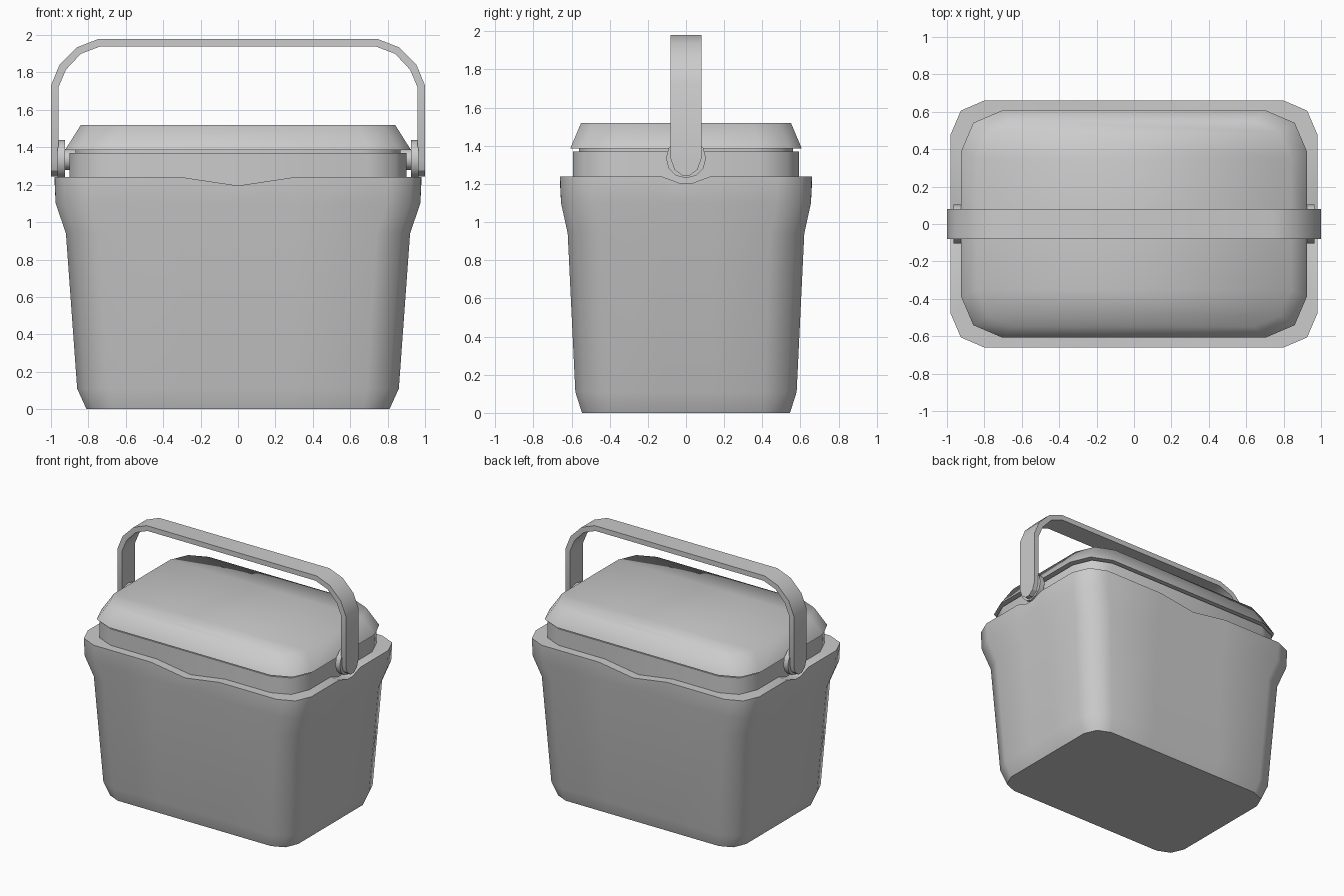
import bpy, bmesh, math
from mathutils import Matrix

if "Cube" in bpy.data.objects:
    bpy.data.objects.remove(bpy.data.objects["Cube"])


def finish(bm, name, angle):
    bmesh.ops.recalc_face_normals(bm, faces=bm.faces)
    me = bpy.data.meshes.new(name)
    bm.to_mesh(me)
    bm.free()
    ob = bpy.data.objects.new(name, me)
    bpy.context.collection.objects.link(ob)
    bpy.ops.object.select_all(action='DESELECT')
    ob.select_set(True)
    bpy.context.view_layer.objects.active = ob
    if angle:
        bpy.ops.object.shade_smooth_by_angle(angle=math.radians(angle))
    return ob


def ring(hx, hy, c, z, xs=(), ys=(), dip=0):
    """Rounded rectangle; xs / ys are (position, drop) pairs along the sides."""
    k = 0.3 * c
    right = [(hx - c, -hy, z), (hx - k, -hy + k, z), (hx, c - hy, z)]
    right += [(hx, y, z - d * dip) for y, d in ys]
    right += [(hx, hy - c, z), (hx - k, hy - k, z), (hx - c, hy, z)]
    back = [(-x, hy, z - d * dip) for x, d in xs]
    left = [(-x, y, zz) for x, y, zz in reversed(right)]
    front = [(x, -hy, z - d * dip) for x, d in xs]
    return right + back + left + front


def loft(rings, rows_on_top=False):
    bm = bmesh.new()
    loops = [[bm.verts.new(p) for p in r] for r in rings]
    n = len(loops[0])
    for a, b in zip(loops, loops[1:]):
        for i in range(n):
            j = (i + 1) % n
            bm.faces.new((a[i], a[j], b[j], b[i]))
    bm.faces.new(loops[0][::-1])
    t = loops[-1]
    if rows_on_top:
        for i in range(n // 2 - 1):
            bm.faces.new((t[i], t[i + 1], t[n - 2 - i], t[n - 1 - i]))
    else:
        bm.faces.new(t)
    return bm


# Tub with a flared rim that dips at the middle of each side
xs = [(-0.3, 0), (0, 0.045), (0.3, 0)]
ys = [(-0.13, 0), (-0.035, 0.035), (0.035, 0.035), (0.13, 0)]
sections = [(0.81, 0.545, 0.14, 0, 0), (0.86, 0.58, 0.17, 0.11, 0),
            (0.92, 0.62, 0.18, 0.94, 0), (0.975, 0.655, 0.18, 1.10, 0),
            (0.98, 0.66, 0.18, 1.24, 1), (0.87, 0.56, 0.18, 1.24, 1)]
finish(loft([ring(*s[:4], xs, ys, s[4]) for s in sections]), "tub", 50)

# Neck between tub and lid
finish(loft([ring(0.9, 0.592, 0.2, 1.15), ring(0.9, 0.592, 0.2, 1.37),
             ring(0.87, 0.56, 0.2, 1.37), ring(0.87, 0.56, 0.2, 1.40)]), "neck", 50)

# Sloped lid, softly shaded over its top
mid = [(0, 0)]
finish(loft([ring(0.87, 0.56, 0.2, 1.385, (), mid),
             ring(0.925, 0.607, 0.22, 1.385, (), mid),
             ring(0.84, 0.55, 0.2, 1.52, (), mid)], True), "lid", 80)

# Carrying handle: flat strap with rounded lower ends (outer point, inner point, half width)
half = [((1, 1.245), (0.96, 1.245), 0.02), ((1, 1.275), (0.96, 1.275), 0.06),
        ((1, 1.33), (0.96, 1.33), 0.08), ((1, 1.73), (0.96, 1.72), 0.08),
        ((0.955, 1.84), (0.92, 1.815), 0.08), ((0.86, 1.935), (0.84, 1.90), 0.08),
        ((0.745, 1.98), (0.735, 1.94), 0.08)]
stations = half + [((-o[0], o[1]), (-i[0], i[1]), w) for o, i, w in reversed(half)]
finish(loft([[(o[0], -w, o[1]), (o[0], w, o[1]), (i[0], w, i[1]), (i[0], -w, i[1])]
             for o, i, w in stations]), "handle", 30)


# Pivot discs and pins on both sides
def pivot(name, radius, x0, x1):
    for side, label in ((1, "right"), (-1, "left")):
        bm = bmesh.new()
        m = (Matrix.Translation((side * (x0 + x1) / 2, 0, 1.335))
             @ Matrix.Rotation(math.pi / 2, 4, 'Y'))
        bmesh.ops.create_cone(bm, cap_ends=True, segments=12, radius1=radius,
                              radius2=radius, depth=x1 - x0, matrix=m)
        finish(bm, f"{name}_{label}", 40)


pivot("pivot_disc", 0.105, 0.925, 0.965)
pivot("pivot_pin", 0.055, 0.86, 0.94)
